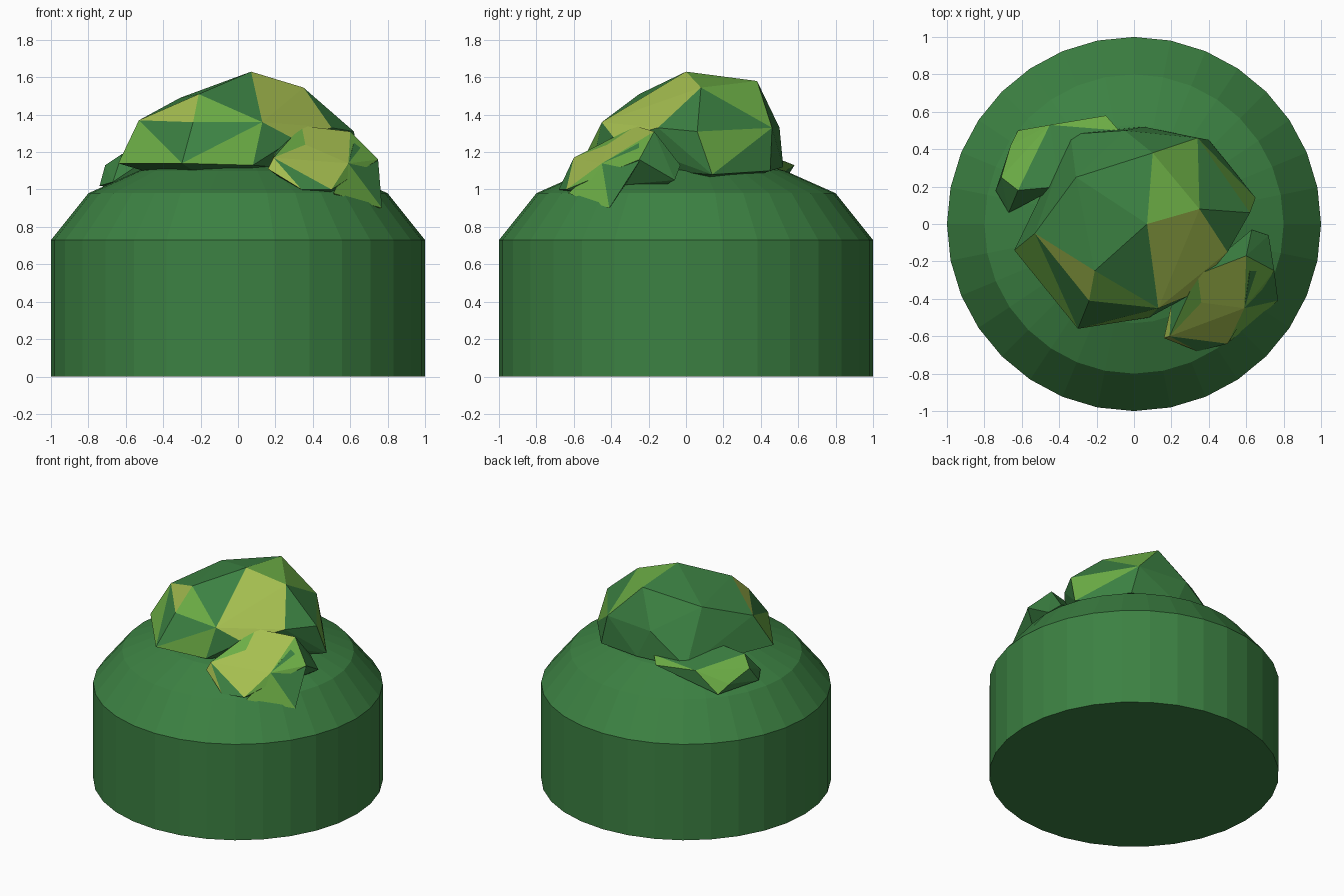
import bpy, bmesh, math
from mathutils import Vector


def material(name, rgb):
    m = bpy.data.materials.new(name)
    m.diffuse_color = (*rgb, 1)
    return m


GREEN = material("green", (0.045, 0.22, 0.055))
MOSS = material("moss", (0.15, 0.42, 0.06))
LIME = material("lime", (0.38, 0.52, 0.08))


def finish(bm, name, mats):
    bmesh.ops.recalc_face_normals(bm, faces=bm.faces)
    me = bpy.data.meshes.new(name)
    bm.to_mesh(me)
    bm.free()
    for m in mats:
        me.materials.append(m)
    bpy.context.collection.objects.link(bpy.data.objects.new(name, me))


def lathe(name, profile, sides):
    bm = bmesh.new()
    rings = [[bm.verts.new((r * math.cos(2 * math.pi * i / sides),
                            r * math.sin(2 * math.pi * i / sides), z))
              for i in range(sides)] for r, z in profile]
    for a, b in zip(rings, rings[1:]):
        for i in range(sides):
            j = (i + 1) % sides
            bm.faces.new((a[i], a[j], b[j], b[i]))
    bm.faces.new(rings[0])
    bm.faces.new(rings[-1])
    finish(bm, name, [GREEN])


def rock(name, points, moss=(), lime=()):
    """Faceted boulder: hull of its corners, faces tinted near the given spots."""
    bm = bmesh.new()
    for p in points:
        bm.verts.new(p)
    res = bmesh.ops.convex_hull(bm, input=bm.verts)
    bmesh.ops.delete(bm, geom=[v for v in bm.verts if not v.link_faces], context='VERTS')
    for f in bm.faces:
        c = f.calc_center_median()
        for idx, spots in ((1, moss), (2, lime)):
            if any((c - Vector(s)).length < 0.13 for s in spots):
                f.material_index = idx
    finish(bm, name, [GREEN, MOSS, LIME])


# Round base with a faceted domed top
lathe("base", [(1, 0), (1, 0.73), (0.8, 0.98), (0.53, 1.1), (0.25, 1.17)], 32)

# Large boulder on the top
rock("large_boulder", [
    (0.07, 0, 1.63), (0.35, 0.08, 1.545), (0.1, 0.38, 1.58), (-0.31, 0.25, 1.49),
    (-0.53, -0.05, 1.37), (-0.21, -0.25, 1.51), (0.1, -0.25, 1.46), (-0.24, -0.41, 1.36),
    (0.13, -0.45, 1.36), (-0.64, -0.14, 1.14), (-0.3, -0.56, 1.14), (0.08, -0.5, 1.13),
    (0.3, -0.38, 1.27), (0.62, 0.06, 1.31), (0.65, 0.14, 1.08), (0.34, 0.46, 1.33),
    (-0.05, 0.5, 1.33), (-0.34, 0.48, 1.12), (-0.45, 0.17, 1.22), (0.4, 0.45, 1.1),
    (0.05, 0.52, 1.12), (0.5, -0.15, 1.33), (0, 0, 0.95)],
    moss=[(-0.1, -0.4, 1.42), (0.0, -0.36, 1.41), (0.2, 0.15, 1.58), (0.05, -0.5, 1.25),
          (0.5, 0.3, 1.3), (-0.45, -0.25, 1.3), (0.3, 0.3, 1.48)],
    lime=[(0.18, -0.08, 1.55), (-0.35, -0.25, 1.42), (0.25, -0.2, 1.45), (0.2, -0.35, 1.36)])

# Small boulder at the front right, with a spur running down the slope
rock("front_boulder", [
    (0.6, -0.17, 1.31), (0.34, -0.27, 1.34), (0.36, -0.42, 1.24), (0.2, -0.43, 1.2),
    (0.19, -0.6, 1.17), (0.5, -0.64, 1.0), (0.34, -0.68, 1.0), (0.59, -0.45, 1.14),
    (0.16, -0.61, 1.11), (0.75, -0.25, 1.16), (0.72, -0.06, 1.05), (0.63, -0.03, 1.13),
    (0.45, -0.35, 0.9)],
    moss=[(0.58, -0.55, 1.05), (0.4, -0.4, 1.27), (0.65, -0.3, 1.2)],
    lime=[(0.5, -0.3, 1.27), (0.28, -0.55, 1.15), (0.48, -0.52, 1.13)])
rock("boulder_spur", [
    (0.59, -0.45, 1.14), (0.75, -0.25, 1.15), (0.77, -0.41, 0.9), (0.51, -0.63, 0.98),
    (0.62, -0.25, 1.25), (0.5, -0.4, 0.9)],
    moss=[(0.62, -0.5, 1.01)])

# Low boulder at the back left
rock("back_boulder", [
    (-0.62, 0.5, 1.0), (-0.45, 0.53, 1.15), (-0.15, 0.58, 1.13), (-0.08, 0.5, 1.16),
    (-0.66, 0.42, 1.06), (-0.71, 0.25, 1.13), (-0.74, 0.18, 1.02), (-0.67, 0.06, 1.04),
    (-0.62, 0.18, 1.19), (-0.4, 0.2, 1.22), (-0.3, 0.3, 0.95)],
    moss=[(-0.56, 0.42, 1.12), (-0.15, 0.54, 1.14)])
